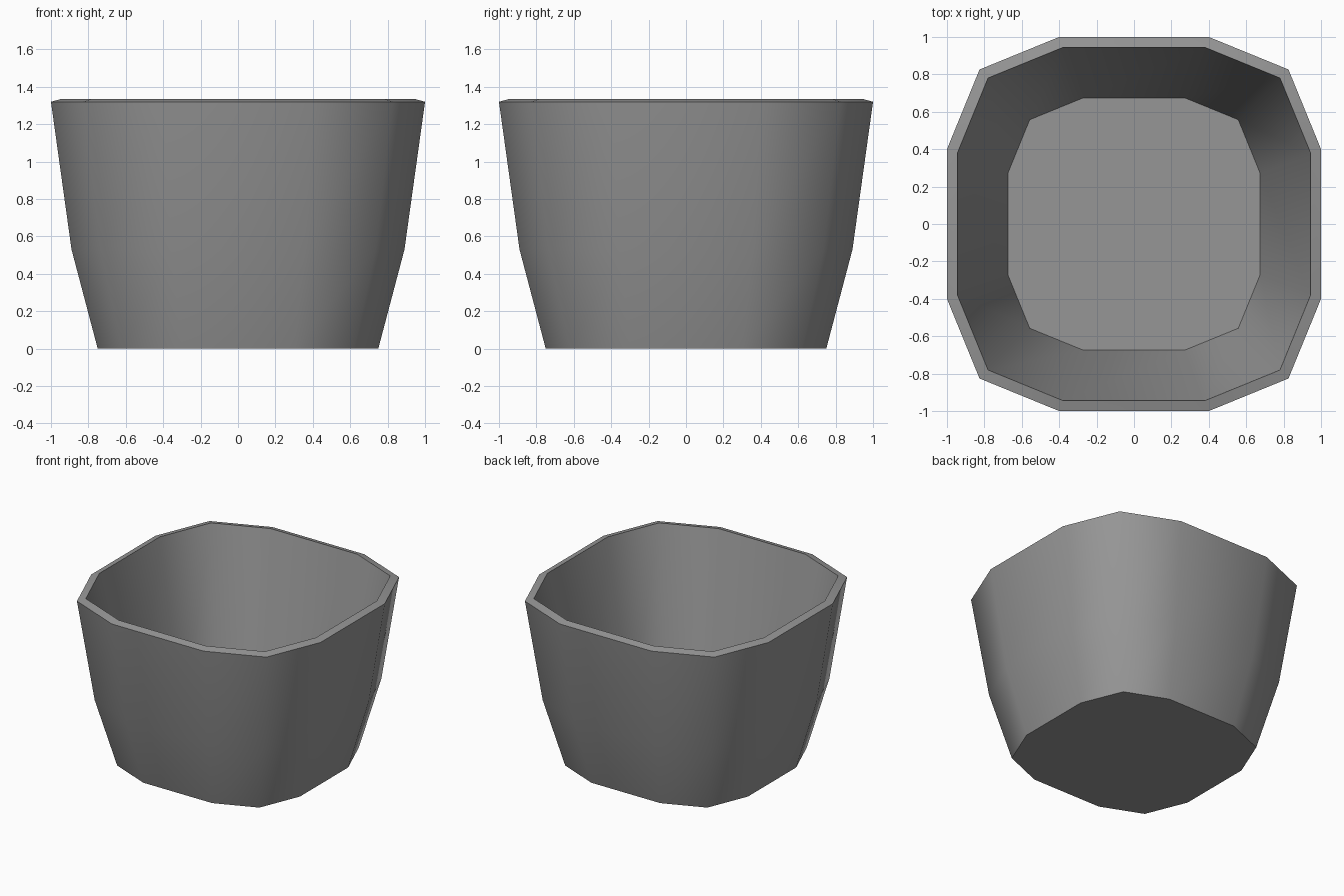
import bpy
import bmesh
import math

if "Cube" in bpy.data.objects:
    bpy.data.objects.remove(bpy.data.objects["Cube"], do_unlink=True)

# Single clay colour
clay = bpy.data.materials.new("grey clay")
colour = (0.305, 0.305, 0.305, 1)
clay.diffuse_color = colour
clay.use_nodes = True
clay.node_tree.nodes["Principled BSDF"].inputs["Base Color"].default_value = colour

# Rounded-square outline: one side's three corners, turned four times
SIDE = [(1, -0.4), (1, 0.4), (0.826, 0.826)]


def outline():
    for turn in range(4):
        c, s = round(math.cos(turn * math.pi / 2)), round(math.sin(turn * math.pi / 2))
        for x, y in SIDE:
            yield x * c - y * s, x * s + y * c


# (scale, height) from the base, up the outside, over the rim, straight down to the floor
PROFILE = [(0.75, 0), (0.89, 0.53), (1, 1.32), (0.945, 1.335), (0.675, 0.06)]

bm = bmesh.new()
rings = [[bm.verts.new((x * r, y * r, z)) for x, y in outline()] for r, z in PROFILE]
for low, high in zip(rings, rings[1:]):
    for i in range(len(low)):
        j = (i + 1) % len(low)
        bm.faces.new((low[i], low[j], high[j], high[i]))

# Underside and inside floor
bm.faces.new(list(reversed(rings[0])))
bm.faces.new(rings[-1])
bmesh.ops.recalc_face_normals(bm, faces=bm.faces[:])

mesh = bpy.data.meshes.new("pot")
bm.to_mesh(mesh)
bm.free()
mesh.materials.append(clay)
pot = bpy.data.objects.new("pot", mesh)
bpy.context.collection.objects.link(pot)

# Soft walls, crisp rim, floor and base
bpy.ops.object.select_all(action="DESELECT")
pot.select_set(True)
bpy.context.view_layer.objects.active = pot
bpy.ops.object.shade_smooth_by_angle(angle=math.radians(60))
